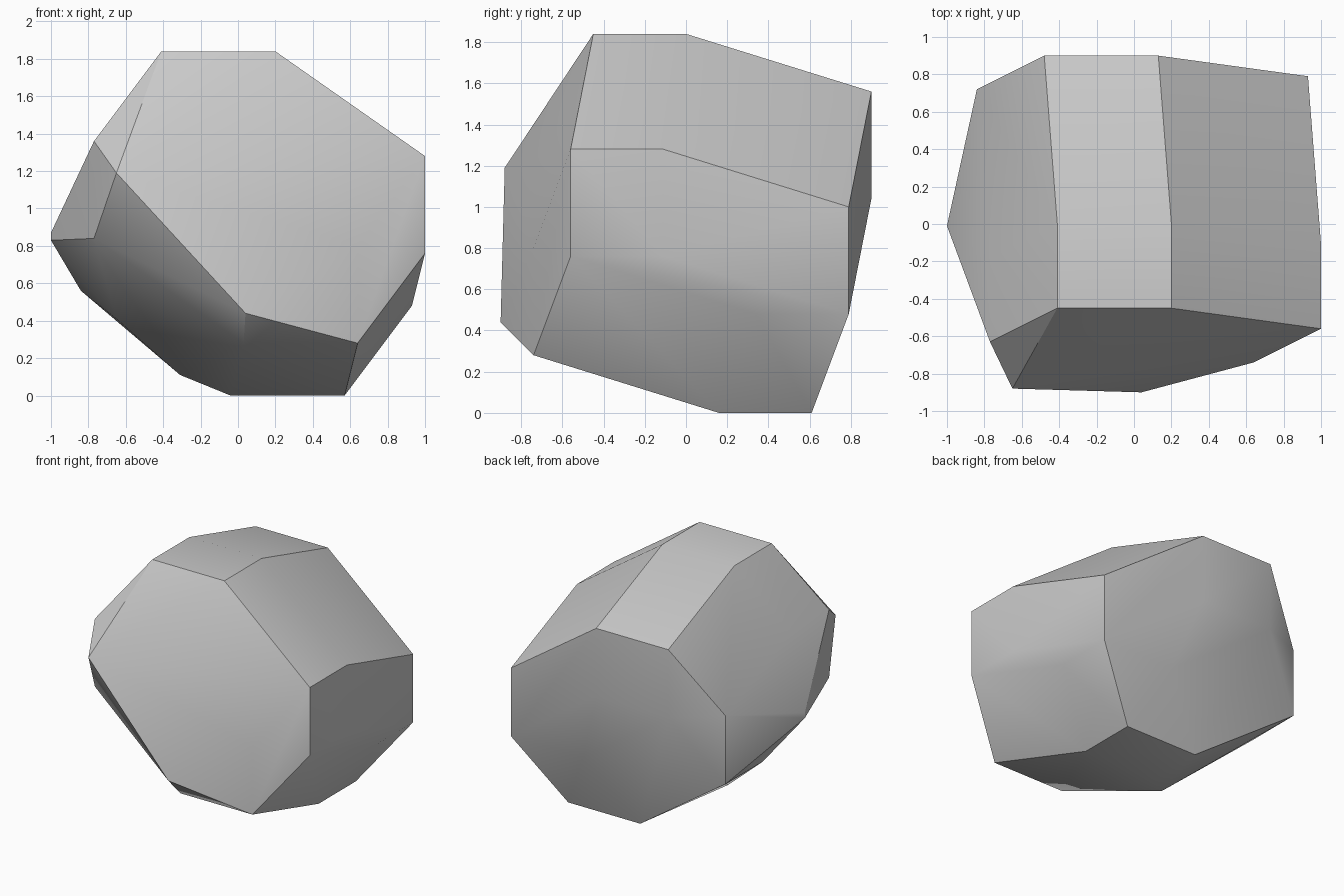
import bpy
import bmesh
import math
from itertools import product
from mathutils import Vector

cube = bpy.data.objects.get("Cube")
if cube:
    bpy.data.objects.remove(cube, do_unlink=True)

# One stone colour
stone = bpy.data.materials.new("stone_grey")
stone.use_nodes = True
colour = (0.6, 0.6, 0.6, 1)
stone.diffuse_color = colour
stone.node_tree.nodes["Principled BSDF"].inputs["Base Color"].default_value = colour

# The boulder is the hull of four equal blocks, each swept backwards
block_size = Vector((0.61, 0.45, 0.52))
sweep = Vector((-0.07, 0.9, -0.28))
block_corners = {
    "top": (-0.41, -0.45, 1.32),
    "right": (0.39, -0.56, 0.76),
    "bottom": (0.03, -0.74, 0.28),
    "left": (-0.77, -0.63, 0.84),
}

# Bulges that stand out beyond the blocks
bulges = [
    (-0.65, -0.88, 1.19),   # upper front
    (0.04, -0.9, 0.44),     # lower front
    (-1, -0.01, 0.87),      # side ridge
    (-1, -0.01, 0.83),
    (-0.65, -0.01, 0.41),   # underside
    (-0.31, -0.07, 0.11),
]

bm = bmesh.new()
for corner in block_corners.values():
    for i, j, k, s in product((0, 1), repeat=4):
        offset = Vector((i, j, k)) * block_size.length * 0
        offset = Vector((i * block_size.x, j * block_size.y, k * block_size.z))
        bm.verts.new(Vector(corner) + offset + sweep * s)
for point in bulges:
    bm.verts.new(point)

# Wrap the points and drop whatever lies inside
bmesh.ops.remove_doubles(bm, verts=bm.verts[:], dist=0.001)
bmesh.ops.convex_hull(bm, input=bm.verts[:])
loose = [v for v in bm.verts if not v.link_faces]
bmesh.ops.delete(bm, geom=loose, context="VERTS")
bmesh.ops.dissolve_limit(bm, angle_limit=math.radians(1),
                         verts=bm.verts[:], edges=bm.edges[:])
bmesh.ops.recalc_face_normals(bm, faces=bm.faces[:])

mesh = bpy.data.meshes.new("boulder")
bm.to_mesh(mesh)
bm.free()
mesh.materials.append(stone)
boulder = bpy.data.objects.new("boulder", mesh)
bpy.context.collection.objects.link(boulder)

# Soft facets with crisp main edges
bpy.ops.object.select_all(action="DESELECT")
boulder.select_set(True)
bpy.context.view_layer.objects.active = boulder
bpy.ops.object.shade_smooth_by_angle(angle=math.radians(30))
